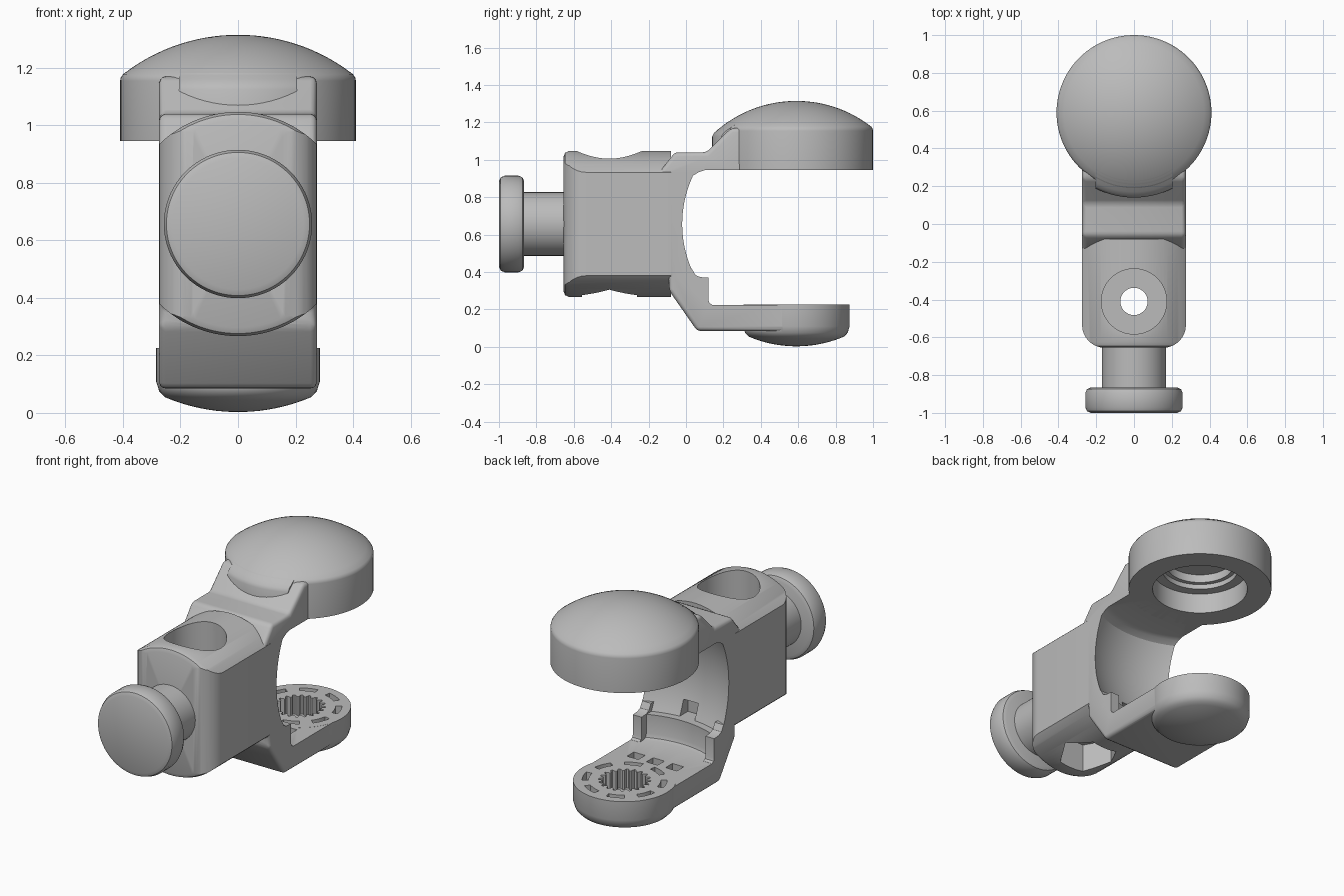
import bpy, bmesh
from math import sin, cos, pi, sqrt, radians
from mathutils import Matrix

if "Cube" in bpy.data.objects:
    bpy.data.objects.remove(bpy.data.objects["Cube"])

grey = bpy.data.materials.new("plain_grey")
grey.use_nodes = True
grey.diffuse_color = (0.5, 0.5, 0.5, 1)
grey.node_tree.nodes["Principled BSDF"].inputs["Base Color"].default_value = (0.5, 0.5, 0.5, 1)

PAD_Y = 0.59       # vertical axis shared by the cup and the pad
MID_Z = 0.657      # height of the grip axis
HALF = 0.275       # half width of the frame
DOME = 0.652       # radius of both domes


def finish(name, bm):
    bmesh.ops.recalc_face_normals(bm, faces=bm.faces)
    mesh = bpy.data.meshes.new(name)
    bm.to_mesh(mesh)
    bm.free()
    mesh.materials.append(grey)
    ob = bpy.data.objects.new(name, mesh)
    bpy.context.collection.objects.link(ob)
    return ob


def lathe(name, profile, y=0, z=0, along_y=False, steps=72):
    """Revolve (radius, height) points about z, or about y."""
    bm = bmesh.new()
    vs = [bm.verts.new((r, 0, h)) for r, h in profile]
    es = [bm.edges.new(p) for p in zip(vs, vs[1:])]
    bmesh.ops.spin(bm, geom=vs + es, cent=(0, 0, 0), axis=(0, 0, 1),
                   angle=2 * pi, steps=steps, use_duplicate=False)
    bmesh.ops.remove_doubles(bm, verts=bm.verts, dist=0.0005)
    if along_y:
        bm.transform(Matrix.Rotation(-pi / 2, 4, 'X'))
    bm.transform(Matrix.Translation((0, y, z)))
    return finish(name, bm)


def prism(name, loops, lo, hi, sideways=False):
    """Extrude closed outlines: (x, y) upward, or (y, z) along x if sideways."""
    bm = bmesh.new()
    for loop in loops:
        pts = [(lo, a, b) if sideways else (a, b, lo) for a, b in loop]
        face = bm.faces.new([bm.verts.new(p) for p in pts])
        new = bmesh.ops.extrude_face_region(bm, geom=[face])["geom"]
        d = (hi - lo, 0, 0) if sideways else (0, 0, hi - lo)
        bmesh.ops.translate(bm, vec=d, verts=[v for v in new if isinstance(v, bmesh.types.BMVert)])
    return finish(name, bm)


def rect(x, y, w, d):
    return [(x - w, y - d), (x + w, y - d), (x + w, y + d), (x - w, y + d)]


def arc(cx, cy, r, a, b, n=8):
    return [(cx + r * cos(radians(a + (b - a) * i / n)),
             cy + r * sin(radians(a + (b - a) * i / n))) for i in range(n + 1)]


def apply(ob, mod):
    bpy.context.view_layer.objects.active = ob
    bpy.ops.object.modifier_apply(modifier=mod.name)


def boolean(ob, other, mode):
    mod = ob.modifiers.new("shape", 'BOOLEAN')
    mod.operation, mod.solver, mod.object = mode, 'EXACT', other
    apply(ob, mod)
    bpy.data.objects.remove(other)


def bevel(ob, width):
    mod = ob.modifiers.new("round", 'BEVEL')
    mod.width, mod.segments, mod.limit_method = width, 3, 'ANGLE'
    mod.angle_limit = radians(25)
    apply(ob, mod)


def smooth(ob):
    bpy.ops.object.select_all(action='DESELECT')
    ob.select_set(True)
    bpy.context.view_layer.objects.active = ob
    bpy.ops.object.shade_smooth_by_angle(angle=radians(30))


def dome(r):
    return sqrt(DOME ** 2 - r ** 2)


# Main frame: round bar trimmed to a flat-sided block with rounded front corners
c = 0.12
plan = (arc(-HALF + c, -0.655 + c, c, 180, 270) + arc(HALF - c, -0.655 + c, c, 270, 360)
        + [(HALF, -0.08), (-HALF, -0.08)])
frame = prism("main_frame", [plan], 0.2, 1.1)
boolean(frame, lathe("bar", [(0, -0.655), (0.36, -0.655), (0.381, -0.646), (0.39, -0.625),
                             (0.39, 0), (0, 0)], z=MID_Z, along_y=True, steps=120), 'INTERSECT')

# C-shaped arm
side = [(-0.09, 0.30), (0.06, 0.085), (PAD_Y, 0.085), (PAD_Y, 0.35), (0.305, 0.45),
        (0.305, 1.17), (0.24, 1.17), (0.11, 1.04), (-0.06, 1.04), (-0.13, 0.95),
        (-0.2, 0.88), (-0.2, 0.42), (-0.09, 0.37)]
arm = prism("arm", [side], -HALF + 0.001, HALF - 0.001, sideways=True)
bevel(arm, 0.022)
boolean(frame, arm, 'UNION')

# Spherical jaw opening with flat floor and ceiling
ball = 0.669
jaw = [(0, 0.225), (0.53, 0.225), (0.552, 0.233), (0.56, 0.255), (0.56, 0.37)]
for i in range(25):
    z = 0.37 + 0.545 * i / 24
    jaw.append((sqrt(ball ** 2 - (z - MID_Z) ** 2), z))
jaw += [(0.588, 0.935), (0.56, 0.945), (0, 0.945)]
boolean(frame, lathe("jaw_cutter", jaw, y=PAD_Y, steps=120), 'DIFFERENCE')

# Lower pad with domed underside
under = [(r, 0.003 + DOME - dome(r)) for r in [0.255 * i / 10 for i in range(11)]]
pad = lathe("pad", under + [(0.274, 0.075), (0.285, 0.11), (0.285, 0.2255), (0, 0.2255)], y=PAD_Y)
boolean(frame, pad, 'UNION')

# Toothed socket, ring of slots and row of pockets in the pad
teeth = []
for i in range(20):
    for k, r in enumerate((0.122, 0.122, 0.145, 0.145)):
        a = 2 * pi * (i + k / 4) / 20
        teeth.append((r * cos(a), PAD_Y + r * sin(a)))
boolean(frame, prism("socket_cutter", [teeth], 0.11, 0.3), 'DIFFERENCE')
slots = []
for i in range(8):
    a = 45 * i + 22
    slots.append(arc(0, PAD_Y, 0.235, a - 13, a + 13, 6) + arc(0, PAD_Y, 0.2, a + 13, a - 13, 6))
slots += [rect(x, 0.295, 0.038, 0.033) for x in (-0.13, 0, 0.13)]
boolean(frame, prism("slot_cutter", slots, 0.18, 0.3), 'DIFFERENCE')

# Bolt hole: counterbore above, hexagonal nut pocket below, latch notch in the jaw
bolt = [(0, 0.1), (0.072, 0.1), (0.072, 0.82), (0.173, 0.82), (0.173, 1.2), (0, 1.2)]
boolean(frame, lathe("bolt_cutter", bolt, y=-0.41), 'DIFFERENCE')
boolean(frame, prism("nut_cutter", [arc(0, -0.41, 0.17, 0, 300, 5)], 0.1, 0.45), 'DIFFERENCE')
boolean(frame, prism("latch_cutter", [rect(0, -0.03, 0.05, 0.06)], 0.37, 0.46), 'DIFFERENCE')
smooth(frame)

# Guard posts on both sides of the lower arm
for s, label in ((1, "left"), (-1, "right")):
    x0, x1 = sorted((s * 0.215, s * 0.274))
    post = prism(label + "_guard_post",
                 [[(0.0, 0.2), (0.14, 0.2), (0.14, 0.226), (0.125, 0.235), (0.12, 0.25),
                   (0.12, 0.37), (0.075, 0.373), (0.05, 0.385), (0.03, 0.42), (0.0, 0.42)]],
                 x0, x1, sideways=True)
    smooth(post)

# Upper domed cup, hollow from below with a stepped recess
crown = [(r, 0.663 + dome(r)) for r in [0.40 * i / 14 for i in range(15)]]
cup = lathe("domed_cup", crown + [(0.408, 1.166), (0.41, 1.155), (0.41, 0.945), (0.272, 0.945),
                                  (0.272, 1.07), (0.215, 1.07), (0.215, 1.10), (0.19, 1.10),
                                  (0.19, 1.15), (0, 1.15)], y=PAD_Y, steps=96)
smooth(cup)

# Raised lip where the dome meets the arm
lip_top = [(r, 0.663 + dome(r)) for r in (0.36, 0.39, 0.42, 0.44)]
lip = lathe("dome_lip", [(0.36, 1.0)] + lip_top + [(0.45, 1.125), (0.45, 1.0), (0.36, 1.0)],
            y=PAD_Y, steps=96)
boolean(lip, prism("lip_trim", [rect(0, 0.2, 0.205, 0.15)], 0.9, 1.3), 'INTERSECT')
smooth(lip)

# Knob and its stem
smooth(lathe("knob_stem", [(0, -0.89), (0.17, -0.89), (0.17, -0.62), (0, -0.62)],
             z=MID_Z, along_y=True))
smooth(lathe("knob", [(0, -1), (0.228, -1), (0.249, -0.991), (0.258, -0.97), (0.258, -0.895),
                      (0.249, -0.874), (0.228, -0.865), (0, -0.865)], z=MID_Z, along_y=True))
